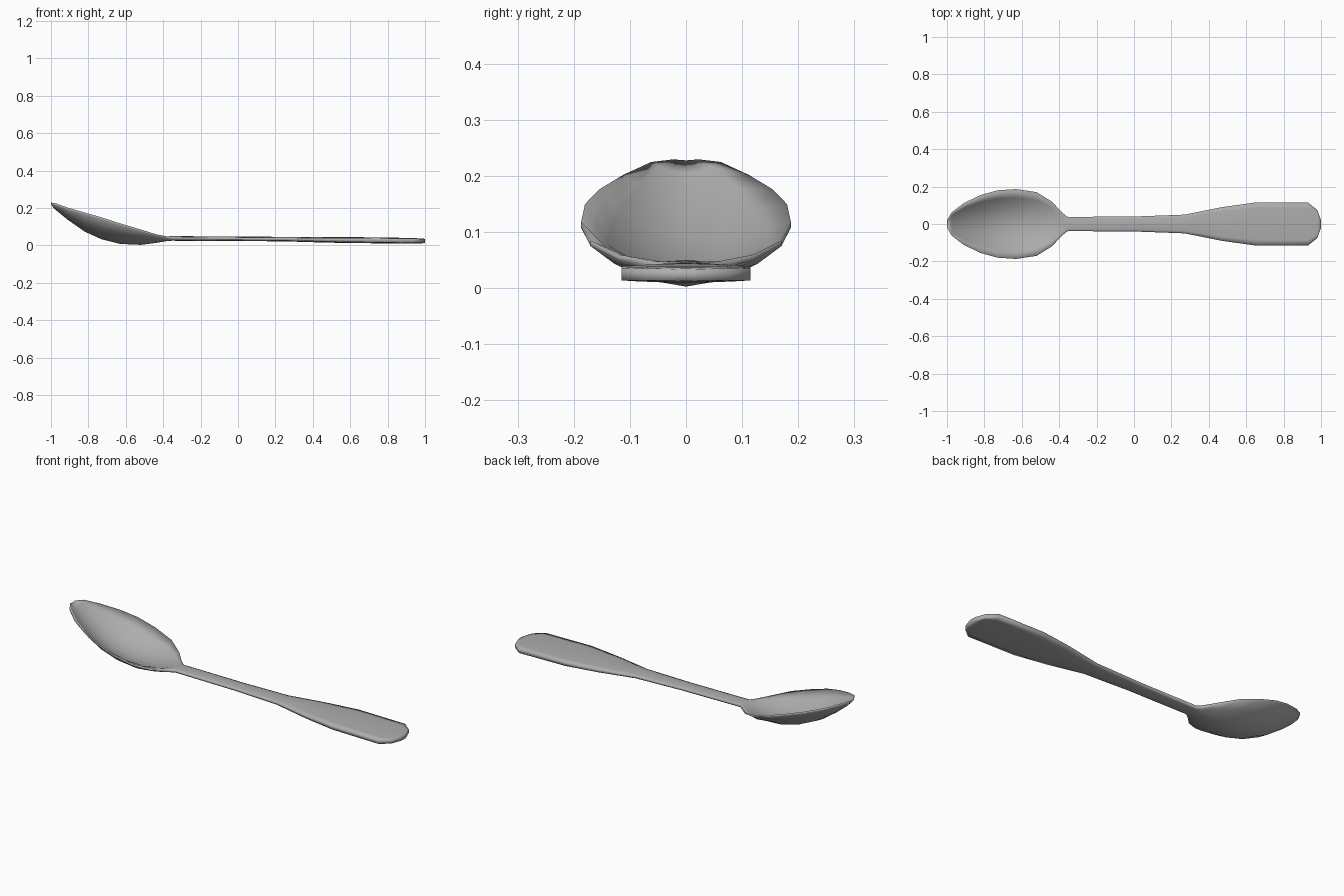
import bpy, bmesh

cube = bpy.data.objects.get("Cube")
if cube:
    bpy.data.objects.remove(cube, do_unlink=True)

steel = bpy.data.materials.new("brushed_steel")
steel.use_nodes = True
grey = (0.42, 0.42, 0.42, 1)
steel.diffuse_color = grey
steel.node_tree.nodes["Principled BSDF"].inputs["Base Color"].default_value = grey

# Stations: x, half width, top edge z, top centre z, bottom edge z, bottom centre z
BOWL = [
    (-1.0, .02, .23, .228, .22, .217),
    (-.975, .062, .225, .205, .215, .19),
    (-.91, .112, .202, .152, .192, .137),
    (-.82, .155, .176, .09, .166, .074),
    (-.73, .18, .15, .05, .14, .033),
    (-.63, .187, .118, .027, .108, .008),
    (-.52, .17, .085, .026, .075, .003),
    (-.44, .12, .06, .036, .05, .013),
    (-.38, .058, .048, .047, .034, .023),
]
HANDLE = [
    (-.355, .038, .045, .05, .032, .025),
    (0, .04, .042, .047, .03, .024),
    (.27, .05, .04, .046, .027, .021),
    (.47, .09, .039, .045, .022, .015),
    (.65, .115, .039, .044, .018, .012),
    (.93, .115, .036, .04, .014, .01),
    (.98, .075, .035, .037, .014, .011),
    (1.0, .02, .034, .035, .014, .013),
]
STEPS = [-1, -.75, -.4, 0, .4, .75, 1]


def section(bm, x, w, top_edge, top_mid, low_edge, low_mid):
    """Closed loop of vertices: over the top, then back underneath."""
    top = [bm.verts.new((x, t * w, top_mid + (top_edge - top_mid) * t * t)) for t in STEPS]
    low = [bm.verts.new((x, t * w, low_mid + (low_edge - low_mid) * t * t)) for t in reversed(STEPS)]
    return top + low


# Spoon: one continuous skin through all sections
bm = bmesh.new()
loops = [section(bm, *s) for s in BOWL + HANDLE]
for a, b in zip(loops, loops[1:]):
    n = len(a)
    for i in range(n):
        j = (i + 1) % n
        bm.faces.new((a[i], a[j], b[j], b[i]))

# Close the bowl tip and the handle end with strips
for loop in (loops[0], loops[-1]):
    n = len(loop)
    for i in range(len(STEPS) - 1):
        bm.faces.new((loop[i], loop[i + 1], loop[n - 2 - i], loop[n - 1 - i]))
bmesh.ops.recalc_face_normals(bm, faces=bm.faces)
for f in bm.faces:
    f.smooth = True

mesh = bpy.data.meshes.new("spoon")
bm.to_mesh(mesh)
bm.free()
mesh.materials.append(steel)
spoon = bpy.data.objects.new("spoon", mesh)
bpy.context.collection.objects.link(spoon)
